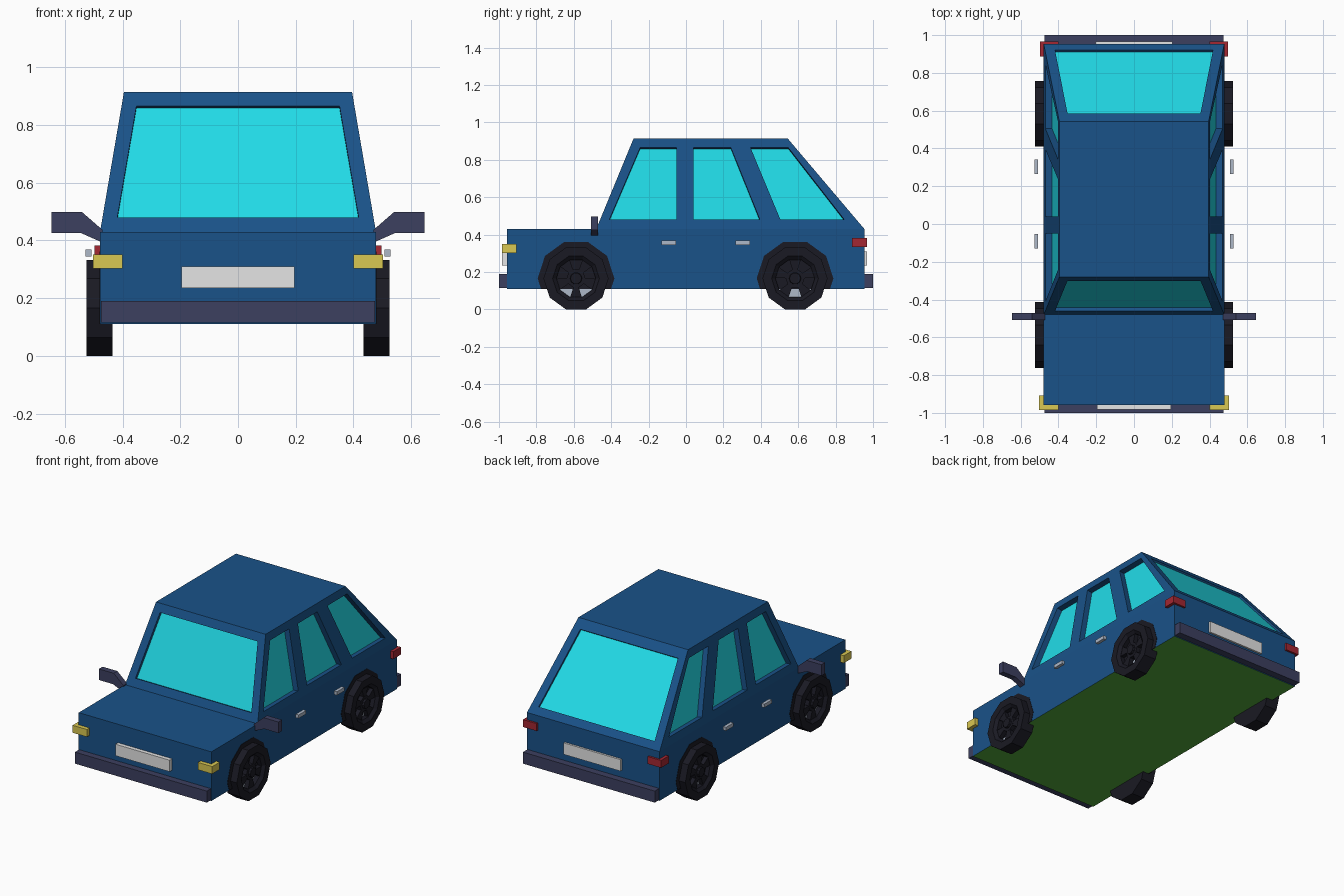
import bpy, bmesh, math
from mathutils import Vector

if "Cube" in bpy.data.objects:
    bpy.data.objects.remove(bpy.data.objects["Cube"])


def material(name, rgb):
    m = bpy.data.materials.new(name)
    m.diffuse_color = (*rgb, 1)
    m.use_nodes = True
    m.node_tree.nodes["Principled BSDF"].inputs["Base Color"].default_value = m.diffuse_color
    return m


BLUE = material("body blue", (.010, .085, .25))
GLASS = material("cyan glass", (.016, .74, .84))
GREEN = material("floor green", (.088, .40, .045))
TRIM = material("trim slate", (.045, .05, .115))
BLACK = material("tyre black", (.010, .010, .017))
METAL = material("rim grey", (.42, .48, .58))
WHITE = material("plate white", (.78, .78, .78))
YELLOW = material("lamp yellow", (.70, .58, .085))
RED = material("lamp red", (.37, .020, .032))


def loft(name, loops, mat, mirror=False):
    """Closed solid through loops of equal point count, flat caps at both ends."""
    bm = bmesh.new()
    rings = [[bm.verts.new(p) for p in loop] for loop in loops]
    n = len(rings[0])
    for a, b in zip(rings, rings[1:]):
        for i in range(n):
            j = (i + 1) % n
            bm.faces.new((a[i], a[j], b[j], b[i]))
    bm.faces.new(rings[0])
    bm.faces.new(rings[-1])
    bmesh.ops.recalc_face_normals(bm, faces=bm.faces)
    me = bpy.data.meshes.new(name)
    bm.to_mesh(me)
    bm.free()
    me.materials.append(mat)
    ob = bpy.data.objects.new(name, me)
    bpy.context.collection.objects.link(ob)
    if mirror:
        mod = ob.modifiers.new("mirror", 'MIRROR')
        mod.use_mirror_merge = False
    return ob


def box(name, x, y, z, mat, mirror=False):
    loops = [[(x[0], y[0], h), (x[1], y[0], h), (x[1], y[1], h), (x[0], y[1], h)] for h in z]
    return loft(name, loops, mat, mirror)


def circle(x, cy, cz, r, n=10):
    return [(x, cy + r * math.cos(2 * math.pi * i / n), cz + r * math.sin(2 * math.pi * i / n))
            for i in range(n)]


# Lower body with a green underside
Z0, Z1, Z2 = .110, .43, .915
W1, W2 = .478, .395
BACK = .954
body = box("lower_body", (-W1, W1), (-.957, BACK), (Z0, Z1), BLUE)
body.data.materials.append(GREEN)
for f in body.data.polygons:
    if f.normal.z < -.5:
        f.material_index = 1

# Tapered cabin
cabin = loft("cabin", [
    [(-W1, -.48, Z1), (W1, -.48, Z1), (W1, BACK, Z1), (-W1, BACK, Z1)],
    [(-W2, -.28, Z2), (W2, -.28, Z2), (W2, .543, Z2), (-W2, .543, Z2)]], BLUE)


# Windows: recesses cut in the cabin, thin glass at the bottom of each
def at(a, b, z):
    return a + (b - a) * (z - Z1) / (Z2 - Z1)


LO, HI = .48, .865
side_windows = [(-.41, -.05, -.05, -.245), (.04, .395, .24, .04), (.505, .847, .547, .345)]
heights = (LO, LO, HI, HI)
windows = []
for s in (-1, 1):
    for k, ys in enumerate(side_windows):
        quad = [(s * at(W1, W2, z), y, z) for y, z in zip(ys, heights)]
        windows.append((f"side_window_{k + 1}_{'right' if s > 0 else 'left'}", quad, .036))
for name, y1, y2, low, depth in (("windshield", -.48, -.28, .48, .018),
                                 ("rear_window", BACK, .543, .47, .012)):
    quad = [(x, at(y1, y2, z), z) for x, z in zip((-.418, .418, .352, -.352), (low, low, HI, HI))]
    windows.append((name, quad, depth))

for name, quad, depth in windows:
    q = [Vector(p) for p in quad]
    n = (q[1] - q[0]).cross(q[3] - q[0]).normalized()
    if n.dot(sum(q, Vector()) / 4 - Vector((0, .2, .65))) < 0:
        n = -n
    cutter = loft(name + "_cutter",
                  [[p + n * .02 for p in q], [p - n * (depth + .004) for p in q]], BLUE)
    cutter.hide_render = True
    cutter.hide_set(True)
    mod = cabin.modifiers.new(name, 'BOOLEAN')
    mod.operation = 'DIFFERENCE'
    mod.solver = 'EXACT'
    mod.object = cutter
    loft(name, [[p - n * depth for p in q], [p - n * (depth + .006) for p in q]], GLASS)

# Wheels: arch plate, tyre, deep-set grey disc behind five dark spokes, hub
WZ = .166
for end, cy, turn in (("front", -.588, 90), ("rear", .583, 270)):
    arch = []
    for x in (.475, .480):
        upper = circle(x, cy, WZ, .205)[:6]
        arch.append(upper + [(x, cy - .187, Z0), (x, cy + .187, Z0)])
    loft(end + "_wheel_arch", arch, BLACK, True)
    loft(end + "_tyre", [circle(x, cy, WZ, r) for x, r in
                         ((.435, .174), (.525, .174), (.525, .125), (.508, .105), (.47, .105))],
         BLACK, True)
    loft(end + "_rim_disc", [circle(x, cy, WZ, .105) for x in (.468, .478)], METAL, True)
    loft(end + "_hub", [circle(x, cy, WZ, r) for x, r in ((.47, .05), (.508, .05), (.508, .032), (.522, .03))],
         BLACK, True)
    for k in range(5):
        a = math.radians(turn + 36 + 72 * k)
        wedge = [(r, a + math.radians(d)) for r, d in ((.04, -17), (.108, -17), (.108, 17), (.04, 17))]
        loft(f"{end}_spoke_{k + 1}",
             [[(x, cy + r * math.cos(t), WZ + r * math.sin(t)) for r, t in wedge]
              for x in (.472, .507)], BLACK, True)

# Bumpers, number plates, lamps
box("front_bumper", (-.475, .475), (-1, -.95), (.115, .19), TRIM)
box("rear_bumper", (-.475, .475), (.94, 1), (.115, .19), TRIM)
box("front_plate", (-.195, .195), (-.983, -.95), (.235, .31), WHITE)
box("rear_plate", (-.205, .205), (.94, .967), (.235, .31), WHITE)
box("headlamp", (.40, .503), (-.984, -.907), (.303, .351), YELLOW, True)
box("tail_lamp", (.40, .498), (.888, .967), (.335, .383), RED, True)

# Door handles
for name, y in (("front_handle", -.13), ("rear_handle", .265)):
    box(name, (.507, .528), (y, y + .077), (.345, .368), METAL, True)

# Wing mirrors
outline = [(.47, .437), (.54, .498), (.647, .498), (.647, .426), (.545, .426), (.47, .393)]
loft("wing_mirror", [[(x, y, z) for x, z in outline] for y in (-.508, -.47)], TRIM, True)
